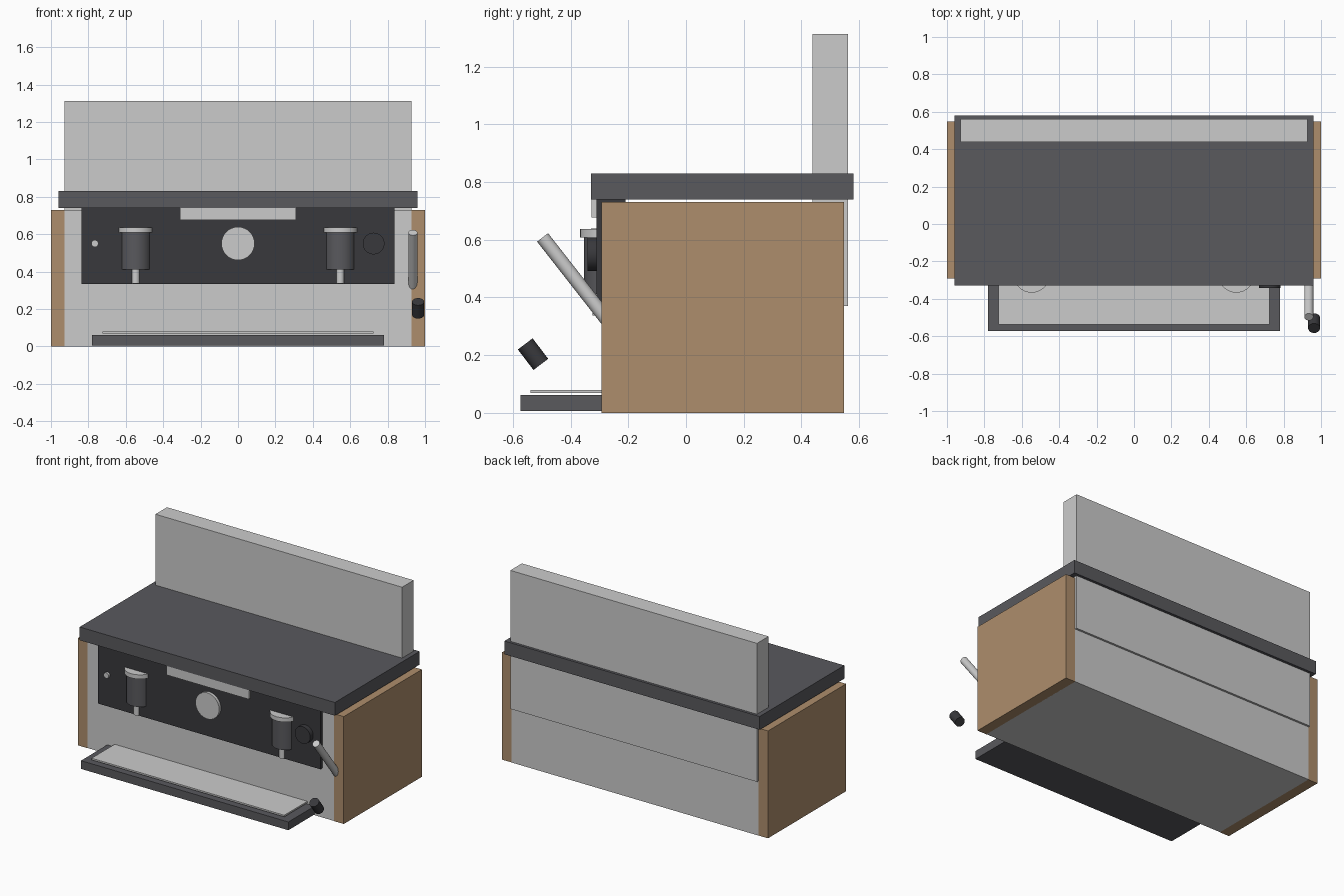
import bpy, math
from mathutils import Vector

if "Cube" in bpy.data.objects:
    bpy.data.objects.remove(bpy.data.objects["Cube"])


def mat(name, rgb):
    m = bpy.data.materials.new(name)
    m.diffuse_color = (*rgb, 1)
    m.use_nodes = True
    m.node_tree.nodes["Principled BSDF"].inputs["Base Color"].default_value = m.diffuse_color
    return m


WOOD = mat("wood", (0.42, 0.27, 0.15))
DARK = mat("dark_grey", (0.10, 0.10, 0.11))
BLACK = mat("black", (0.04, 0.04, 0.045))
STEEL = mat("steel", (0.55, 0.55, 0.55))


def box(name, x, y, z, m=None):
    """Box from (min, max) pairs on each axis."""
    bpy.ops.mesh.primitive_cube_add(size=1, location=[sum(r) / 2 for r in (x, y, z)])
    o = bpy.context.object
    o.name = name
    o.scale = [r[1] - r[0] for r in (x, y, z)]
    bpy.ops.object.transform_apply(location=False, rotation=False, scale=True)
    if m:
        o.data.materials.append(m)
    return o


def rod(name, a, b, r, m=None, n=32):
    """Cylinder between two points."""
    a, b = Vector(a), Vector(b)
    d = b - a
    bpy.ops.mesh.primitive_cylinder_add(vertices=n, radius=r, depth=d.length, location=(a + b) / 2,
                                        rotation=d.to_track_quat('Z', 'Y').to_euler())
    o = bpy.context.object
    o.name = name
    bpy.ops.object.shade_smooth_by_angle(angle=math.radians(35))
    if m:
        o.data.materials.append(m)
    return o


# Housing with wooden cheeks
box("body", (-0.93, 0.93), (-0.29, 0.548), (0, 0.728))
for side, s in (("left", -1), ("right", 1)):
    box(side + "_wood_panel", sorted((s * 0.928, s * 1.0)), (-0.292, 0.547), (0, 0.73), WOOD)

# Top lid and tall back panel
box("top_lid", (-0.96, 0.96), (-0.33, 0.58), (0.74, 0.83), DARK)
box("back_panel", (-0.928, 0.928), (0.438, 0.562), (0.37, 1.312))

# Control panel and its fittings
box("control_panel", (-0.837, 0.837), (-0.31, -0.21), (0.335, 0.742), BLACK)
box("display_strip", (-0.31, 0.31), (-0.327, -0.30), (0.677, 0.742), STEEL)
rod("gauge", (0, -0.30, 0.55), (0, -0.33, 0.55), 0.089, STEEL)
rod("button", (-0.765, -0.30, 0.55), (-0.765, -0.325, 0.55), 0.019, STEEL)
rod("steam_knob", (0.725, -0.30, 0.55), (0.725, -0.342, 0.55), 0.058, BLACK)

# Two brew groups
for side, x in (("left", -0.547), ("right", 0.547)):
    rod(side + "_group_head", (x, -0.27, 0.412), (x, -0.27, 0.612), 0.084, DARK)
    rod(side + "_group_collar", (x, -0.27, 0.608), (x, -0.27, 0.637), 0.097, STEEL)
    rod(side + "_spout", (x, -0.302, 0.337), (x, -0.302, 0.42), 0.022, STEEL, 16)

# Drip tray and grate
box("drip_tray", (-0.78, 0.78), (-0.573, -0.2), (0.006, 0.062), DARK)
box("drip_grate", (-0.725, 0.725), (-0.538, -0.24), (0.069, 0.08))

# Steam wand and loose grip below it
rod("steam_wand", (0.935, -0.497, 0.608), (0.935, -0.26, 0.305), 0.024, STEEL, 24)
rod("wand_grip", (0.963, -0.557, 0.239), (0.963, -0.503, 0.168), 0.032, BLACK, 24)
